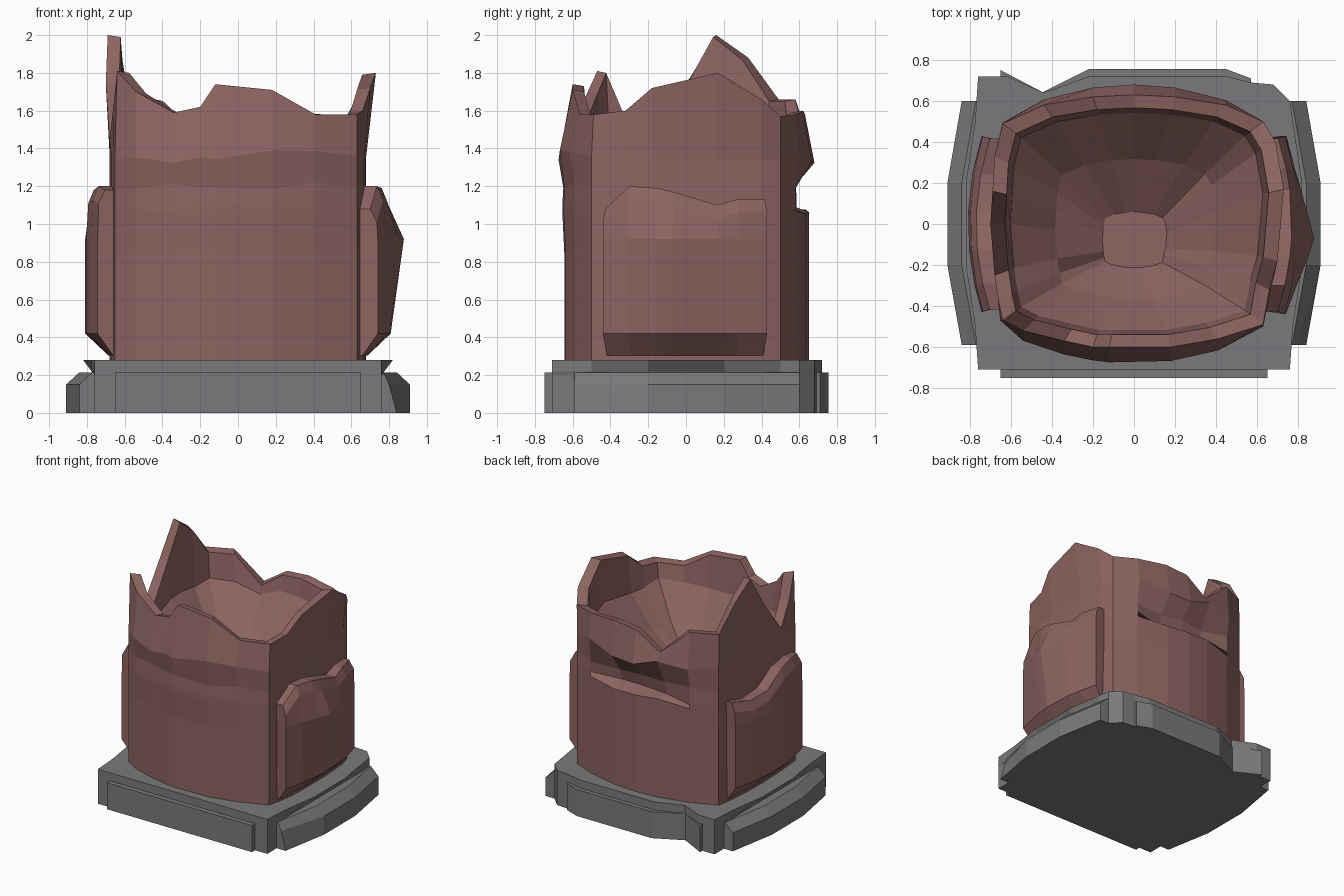
import bpy, bmesh, math, random

if "Cube" in bpy.data.objects:
    bpy.data.objects.remove(bpy.data.objects["Cube"])
random.seed(4)


def material(name, rgb):
    m = bpy.data.materials.new(name)
    m.diffuse_color = (*rgb, 1)
    m.use_nodes = True
    m.node_tree.nodes["Principled BSDF"].inputs["Base Color"].default_value = m.diffuse_color
    return m


BROWN = material("red_brown_stone", (0.265, 0.128, 0.118))
GREY = material("grey_stone", (0.195, 0.195, 0.2))


def loft(name, rings, mat):
    """Skin a stack of equal-length point loops and cap both ends."""
    bm = bmesh.new()
    loops = [[bm.verts.new(p) for p in r] for r in rings]
    n = len(rings[0])
    for a, b in zip(loops, loops[1:]):
        for i in range(n):
            j = (i + 1) % n
            bm.faces.new((a[i], a[j], b[j], b[i]))
    bm.faces.new(loops[0][::-1])
    bm.faces.new(loops[-1])
    bmesh.ops.recalc_face_normals(bm, faces=bm.faces[:])
    me = bpy.data.meshes.new(name)
    bm.to_mesh(me)
    bm.free()
    me.materials.append(mat)
    ob = bpy.data.objects.new(name, me)
    bpy.context.collection.objects.link(ob)
    return ob


def prism(name, outline, z0, z1, mat):
    return loft(name, [[(x, y, z) for x, y in outline] for z in (z0, z1)], mat)


# ---- Broken trunk: jagged rim (x, y, z), counter-clockwise from front left
rim = [(-.64, -.47, 1.81), (-.54, -.52, 1.70), (-.34, -.57, 1.59), (-.20, -.60, 1.62),
       (-.12, -.60, 1.74), (.18, -.60, 1.71), (.41, -.56, 1.58), (.63, -.49, 1.58),
       (.66, -.32, 1.60), (.70, -.18, 1.72), (.73, .17, 1.80), (.69, .40, 1.66),
       (.63, .50, 1.57), (.45, .58, 1.58), (.20, .62, 1.60), (.0, .63, 1.58),
       (-.20, .62, 1.45), (-.44, .58, 1.66), (-.64, .49, 1.66), (-.68, .33, 1.88),
       (-.69, .16, 2.0), (-.70, .0, 1.74), (-.68, -.25, 1.44), (-.66, -.38, 1.62)]


def foot(x, y):
    """Curved four-sided footprint with corners at (.65, .49)."""
    if abs(x) / .65 > abs(y) / .49:
        return math.copysign(.65 + .03 * (1 - min(1, abs(y) / .49) ** 2), x), y
    return x, math.copysign(.49 + .16 * (1 - min(1, abs(x) / .65) ** 2), y)


def wall(z, grow=0.0, wobble=0.0, chip=0.0):
    """Outer ring; grow pushes front and back out, chip cuts into the back."""
    out = []
    for x, y, _ in rim:
        fx, fy = foot(x, y)
        if abs(fy) > .52:
            fy += math.copysign(grow, fy)
        if y > .5 and -.25 < x < .25:
            fy -= chip
        out.append((fx, fy, z + random.uniform(-wobble, wobble)))
    return out


def inner(k, zcap, drop, wobble, shift=0):
    return [(x * k, y * k + shift, min(z - drop, zcap + random.uniform(-wobble, wobble)))
            for x, y, z in rim]


loft("broken_trunk", [
    wall(.28), wall(.85), wall(1.06, -.01, .02, .01), wall(1.09, -.01, .02, .11),
    wall(1.20, .005, .02, .08), wall(1.36, .03, .04), rim,
    inner(.90, 3, .01, 0), inner(.86, 1.44, .07, .02),
    inner(.55, 1.20, .1, .02, -.03), inner(.22, 1.02, .1, .01, -.08)], BROWN)

# ---- Thick slabs on both sides, top edge given as (y, z)
right_top = [(-.44, 1.08), (-.31, 1.20), (-.16, 1.19), (-.07, 1.17), (.17, 1.10),
             (.28, 1.13), (.43, 1.13)]
left_top = [(-.43, 1.18), (-.30, 1.20), (-.13, 1.18), (.06, 1.08), (.25, 1.06), (.43, 1.10)]


def slab(name, side, top, bulge):
    rings = []
    for y, z in top:
        r = .07 * (1 - (y / .44) ** 2)      # curved across its width
        b = bulge * max(0, 1 - abs(y + .07) / .3)
        rings.append([(side * x, y * w, h) for x, w, h in (
            (.60, .95, .30), (.66 + r * .4, .95, .305), (.74 + r, 1, .42),
            (.74 + r + b, 1, min(.92, z - .1)), (.735 + r * .9, 1, z - .07),
            (.70 + r, .97, z), (.60, .97, z))])
    loft(name, rings, BROWN)


slab("right_slab", 1, right_top, .07)
slab("left_slab", -1, left_top, 0)

# ---- Base core and overhanging top course
core = [(-.76, -.71), (.76, -.71), (.76, .60), (.68, .68), (.57, .69),
        (.45, .71), (-.22, .71), (-.44, .64), (-.62, .72), (-.76, .72)]
prism("base_core", core, 0, .22, GREY)

course = [(-.76, -.71), (.76, -.71), (.775, -.5), (.82, -.2), (.82, .2), (.775, .5),
          (.76, .60), (.68, .68), (.57, .69), (.45, .72), (-.22, .72), (-.44, .64),
          (-.62, .72), (-.76, .72), (-.775, .5), (-.82, .2), (-.82, -.2), (-.775, -.5)]
loft("base_top_course", [
    [(max(-.765, min(.765, x)), y, .20) for x, y in course],
    [(max(-.775, min(.775, x)), y, .22) for x, y in course],
    [(x, y, .28) for x, y in course]], GREY)

# ---- Raised panels around the base
prism("base_front_panel", [(-.65, -.75), (.65, -.75), (.65, -.65), (-.65, -.65)], 0, .215, GREY)
prism("base_back_panel", [(-.45, .64), (-.22, .755), (.45, .755), (.57, .71), (.57, .6), (-.45, .6)],
      0, .215, GREY)
prism("base_back_corner", [(-.65, .6), (-.45, .6), (-.45, .645), (-.65, .75)], 0, .215, GREY)

# Side panels have bevelled tops; the right one is worn away at its front end
arc = [(.84, -.59), (.91, -.2), (.91, .2), (.84, .6)]
for side, name in ((1, "right"), (-1, "left")):
    rings = []
    for off, z in ((0, 0), (0, .15), (.07, .215)):
        worn = .04 if side == 1 and z == .15 else 0
        rings.append([(side * (x - off - (worn if y < -.5 else 0)), y, z) for x, y in arc] +
                     [(side * .7, .6, z), (side * .7, -.59, z)])
    loft("base_" + name + "_panel", rings, GREY)
